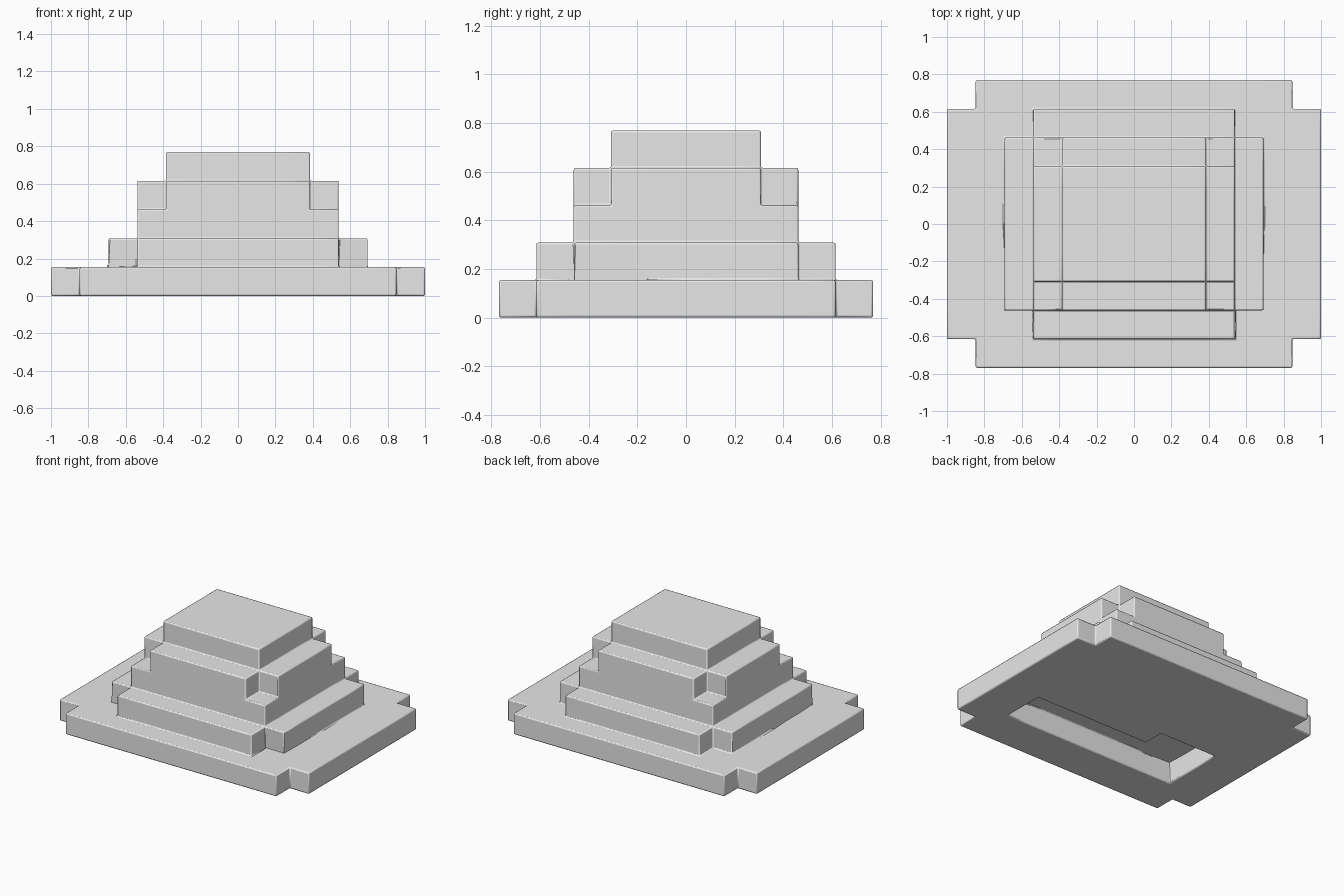
import bpy
import bmesh
from mathutils import Vector

default_cube = bpy.data.objects.get("Cube")
if default_cube:
    bpy.data.objects.remove(default_cube, do_unlink=True)

UNIT = 2 / 13  # edge length of one block

# Each tier is a union of centred rectangles (half width, half depth), in blocks
TIERS = [
    [(6.5, 4), (5.5, 5)],   # brim
    [(4.5, 3), (3.5, 4)],   # band
    [(3.5, 3)],             # lower crown
    [(3.5, 2), (2.5, 3)],   # notched crown
    [(2.5, 2)],             # top
]


def in_recess(x, y):
    """Stepped pocket cut into the underside of the brim."""
    back = 0 if x < -1.5 else -1
    return abs(x) < 4.5 and -3 < y < back


def filled(x, y, z):
    tier = int(z) if z > 0 else -1
    if not 0 <= tier < len(TIERS):
        return False
    if tier == 0 and in_recess(x, y):
        return False
    return any(abs(x) < w and abs(y) < d for w, d in TIERS[tier])


def block_surface(name):
    """Make the outer skin of all filled blocks as one welded mesh."""
    bm = bmesh.new()
    corners = {}

    def corner(p):
        key = tuple(round(2 * c) for c in p)
        if key not in corners:
            corners[key] = bm.verts.new(p * UNIT)
        return corners[key]

    axes = [Vector((1, 0, 0)), Vector((0, 1, 0)), Vector((0, 0, 1))]
    cells = [Vector((i, j + 0.5, k + 0.5))
             for i in range(-6, 7) for j in range(-5, 5) for k in range(len(TIERS))]
    for cell in cells:
        if not filled(*cell):
            continue
        for a in range(3):
            for sign in (-1, 1):
                n = axes[a] * sign
                if filled(*(cell + n)):
                    continue
                t = axes[(a + 1) % 3]
                b = n.cross(t)
                mid = cell + n / 2
                bm.faces.new([corner(mid + (t * s + b * r) / 2)
                              for s, r in ((-1, -1), (1, -1), (1, 1), (-1, 1))])
    mesh = bpy.data.meshes.new(name)
    bm.to_mesh(mesh)
    bm.free()
    obj = bpy.data.objects.new(name, mesh)
    bpy.context.collection.objects.link(obj)
    return obj


# Plain light grey
grey = bpy.data.materials.new("light_grey")
grey.use_nodes = True
color = (0.8, 0.8, 0.8, 1)
grey.diffuse_color = color
grey.node_tree.nodes["Principled BSDF"].inputs["Base Color"].default_value = color

# Stepped body with softened edges
body = block_surface("stepped_block_body")
body.data.materials.append(grey)
bevel = body.modifiers.new("soft_edges", "BEVEL")
bevel.width = 0.008
bevel.segments = 2
bevel.limit_method = "ANGLE"

bpy.ops.object.select_all(action="DESELECT")
body.select_set(True)
bpy.context.view_layer.objects.active = body
bpy.ops.object.shade_smooth_by_angle()
